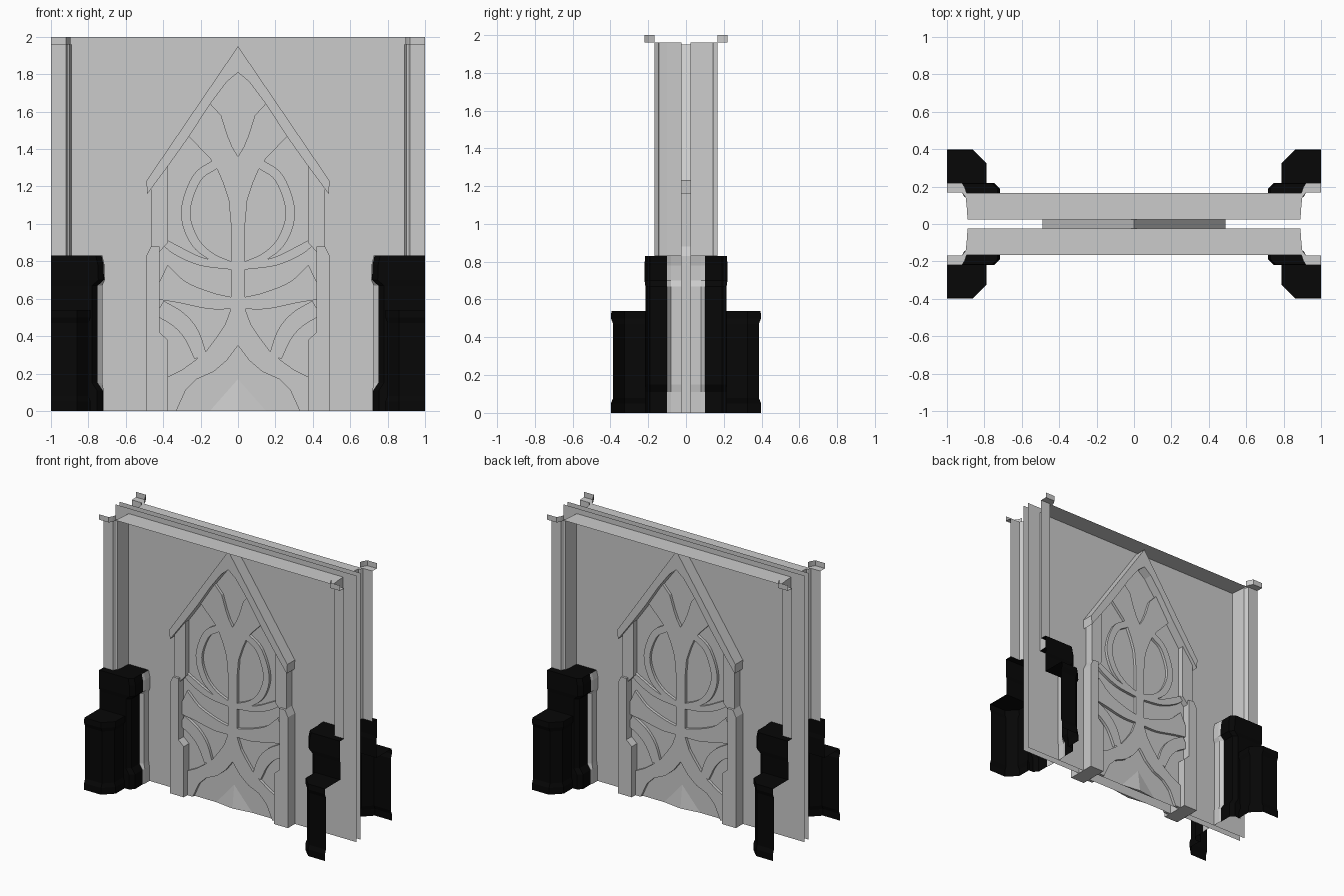
import bpy, bmesh
from mathutils import Vector

if "Cube" in bpy.data.objects:
    bpy.data.objects.remove(bpy.data.objects["Cube"])

dark = bpy.data.materials.new("dark_stone")
dark.diffuse_color = (0.002, 0.002, 0.002, 1)
dark.use_nodes = True
dark.node_tree.nodes["Principled BSDF"].inputs["Base Color"].default_value = dark.diffuse_color


def make(name, verts, faces, mirror="", mat=None, recalc=False):
    me = bpy.data.meshes.new(name)
    me.from_pydata(verts, [], faces)
    if recalc:
        bm = bmesh.new()
        bm.from_mesh(me)
        bmesh.ops.recalc_face_normals(bm, faces=bm.faces)
        bm.to_mesh(me)
        bm.free()
    ob = bpy.data.objects.new(name, me)
    bpy.context.collection.objects.link(ob)
    if mat:
        me.materials.append(mat)
    if mirror:
        m = ob.modifiers.new("mirror", "MIRROR")
        m.use_axis = ("x" in mirror, "y" in mirror, False)
        m.merge_threshold = 0.0005
    return ob


def loft(name, rings, mat=None):
    """Open shell through rings of (x, y, z), repeated at all four corners."""
    n = len(rings[0])
    faces = [(r*n + i, (r+1)*n + i, (r+1)*n + i + 1, r*n + i + 1)
             for r in range(len(rings) - 1) for i in range(n - 1)]
    return make(name, [p for r in rings for p in r], faces, "xy", mat)


def at(path, z):
    return [(x, y, z) for x, y in path]


def prism(name, pts, y0, y1, mirror=""):
    n = len(pts)
    verts = [(x, y, z) for y in (y0, y1) for x, z in pts]
    faces = [tuple(range(n)), tuple(range(2*n - 1, n - 1, -1))]
    faces += [(i, n + i, n + (i+1) % n, (i+1) % n) for i in range(n)]
    return make(name, verts, faces, mirror, recalc=True)


def both(half):
    """Complete an outline that starts and/or ends on x = 0."""
    return half + [(-x, z) for x, z in reversed(half) if x > 0]


def smooth(pts, k=5):
    """Catmull-Rom through (x, z, width) points."""
    p = [Vector(q) for q in pts]
    p = [2*p[0] - p[1]] + p + [2*p[-1] - p[-2]]
    out = []
    for i in range(1, len(p) - 2):
        a, b, c, d = p[i-1:i+3]
        for j in range(k):
            t = j / k
            out.append(0.5*(2*b + (c-a)*t + (2*a-5*b+4*c-d)*t*t + (3*b-a-3*c+d)*t**3))
    return out + [p[-2]]


def ribbon(name, pts):
    """Raised band of tracery on the door panel, on both faces and both halves."""
    s = smooth(pts)
    verts, faces = [], []
    for i, q in enumerate(s):
        t = s[min(i+1, len(s)-1)] - s[max(i-1, 0)]
        n = Vector((-t.y, t.x)).normalized() * q.z / 2
        for sx, y in ((1, SLAB), (1, RELIEF), (-1, RELIEF), (-1, SLAB)):
            verts.append((max(q.x + sx*n.x, 0), y, max(q.y + sx*n.y, 0)))
        if i:
            b = 4*i
            faces += [(b-4+k, b-3+k, b+1+k, b+k) for k in range(3)]
    make(name, verts, faces, "xy", recalc=True)


def plate(name, pts):
    """Raised half-outline on the door panel; first and last points lie on x = 0."""
    n = len(pts)
    make(name, [(x, y, z) for y in (RELIEF, SLAB) for x, z in pts],
         [tuple(range(n))] + [(i, n + i, n + i + 1, i + 1) for i in range(n - 1)], "xy", recalc=True)


SLAB, RELIEF, WALL = -0.045, -0.066, 0.025

# two wall sheets with a pointed opening
outline = [(-1, 0), (-.44, 0), (-.44, 1.22), (0, 1.87), (.44, 1.22), (.44, 0),
           (1, 0), (1, 2), (-1, 2)]
make("wall_sheet", [(x, -WALL, z) for x, z in outline], [tuple(range(9))], "y")

# corner columns, open at the outer ends
col = [(.89, WALL), (.895, .1), (.9, .142), (.91, .148), (.92, .168), (1, .168)]
loft("corner_column", [at(col, .83), at(col, 1.96)])

# ledge across the wall, and raised lip on the column heads
back = [(0, WALL), (.89, WALL), (.895, .1), (.9, .142), (.92, .168), (1, .168)]
lip = [(0, .165), (.85, .165), (.895, .167), (.905, .195), (.92, .22), (1, .22)]
loft("ledge", [at(lip, 1.96), at(back, 1.96)])
loft("column_lip", [at(lip[2:], 2), at(lip[2:], 1.96)][::-1])


# stepped pedestals with flared base and cap
def inner(d):
    w = .025 if d == 0 else 0.005
    x = .75 - d
    return [(x - w, WALL), (x - w, .08), (x, .1), (x, .19), (x + .03, .215 + d/8),
            (.8, .215 + d/8), (1, .215 + d/8)]


levels = [(0, .027), (.11, .027), (.15, 0), (.54, 0), (.67, 0), (.7, .033), (.78, .031), (.83, .02)]
rings = [at(inner(d), z) for z, d in levels]
loft("pedestal_flank", [r[:3] for r in rings])
loft("pedestal_body", [r[2:6] for r in rings], dark)
loft("pedestal_front", [r[5:] for r in rings[3:]], dark)
loft("pedestal_top", [rings[-1][:5] + rings[-1][6:], at(col, .83)], dark)


def outer(d):
    return [(.8 - d, .215), (.8 - d, .325), (.86, .385 + d), (1, .385 + d)]


seat = [(.8, .215), (.82, .215), (.86, .215), (1, .215)]
loft("pedestal_front_block",
     [at(outer(d), z) for z, d in ((0, .012), (.05, .012), (.08, 0), (.47, 0), (.5, .012), (.54, .01))]
     + [at(seat, .54)], dark)

# door gable, jambs and panel
gable = both([(0, 1.95), (.49, 1.23), (.485, 1.16), (.37, 1.315), (.26, 1.47), (.15, 1.64), (.06, 1.76), (0, 1.81)])
prism("door_gable", gable, -.115, .115)
prism("door_jamb_upper", [(.375, .9), (.42, .85), (.465, .85), (.465, 1.19), (.42, 1.255), (.375, 1.315)],
      -.09, .09, "x")
prism("door_jamb_lower", [(.375, 0), (.49, 0), (.49, .83), (.465, .88), (.42, .88), (.42, .42), (.375, .38)],
      -.108, .108, "x")
panel = both([(0, 1.9), (.45, 1.24), (.43, 0)])
make("door_panel", [(x, SLAB, z) for x, z in panel], [tuple(range(len(panel)))], "y")

# raised tracery: forked trunk, spreading roots, ring, swags and boughs
plate("trunk_fork", [(0, .5), (.04, .54), (.038, .6), (.038, 1.0), (.05, 1.13), (.08, 1.22), (.115, 1.3),
                     (.15, 1.35), (.265, 1.47), (.15, 1.645), (.09, 1.58), (.055, 1.47), (.03, 1.41), (0, 1.36)])
plate("spreading_roots", [(0, .35), (.06, .27), (.13, .21), (.22, .17), (.28, .11), (.33, 0), (.38, 0),
                          (.38, .18), (.3, .22), (.23, .27), (.17, .32), (.11, .4), (.07, .46), (.04, .54), (0, .54)])
ribbon("ring", [(.12, 1.32, .05), (.22, 1.245, .05), (.28, 1.07, .05), (.24, .92, .05),
                (.15, .83, .04), (.03, .78, .03)])
ribbon("ring_swag", [(.41, .915, .03), (.33, .86, .05), (.2, .8, .045), (.03, .77, .03)])
ribbon("wide_swag", [(.42, .69, .2), (.3, .635, .12), (.15, .59, .09), (.02, .575, .06)])
ribbon("lower_bough", [(.42, .55, .09), (.32, .49, .09), (.25, .41, .085), (.2, .29, .07)])

# faceted stone at the foot of the door
make("foot_stone", [(-.15, SLAB, 0), (.15, SLAB, 0), (0, SLAB, .17), (0, -.066, 0)],
     [(0, 3, 2), (3, 1, 2), (0, 1, 3)], "y", recalc=True)
